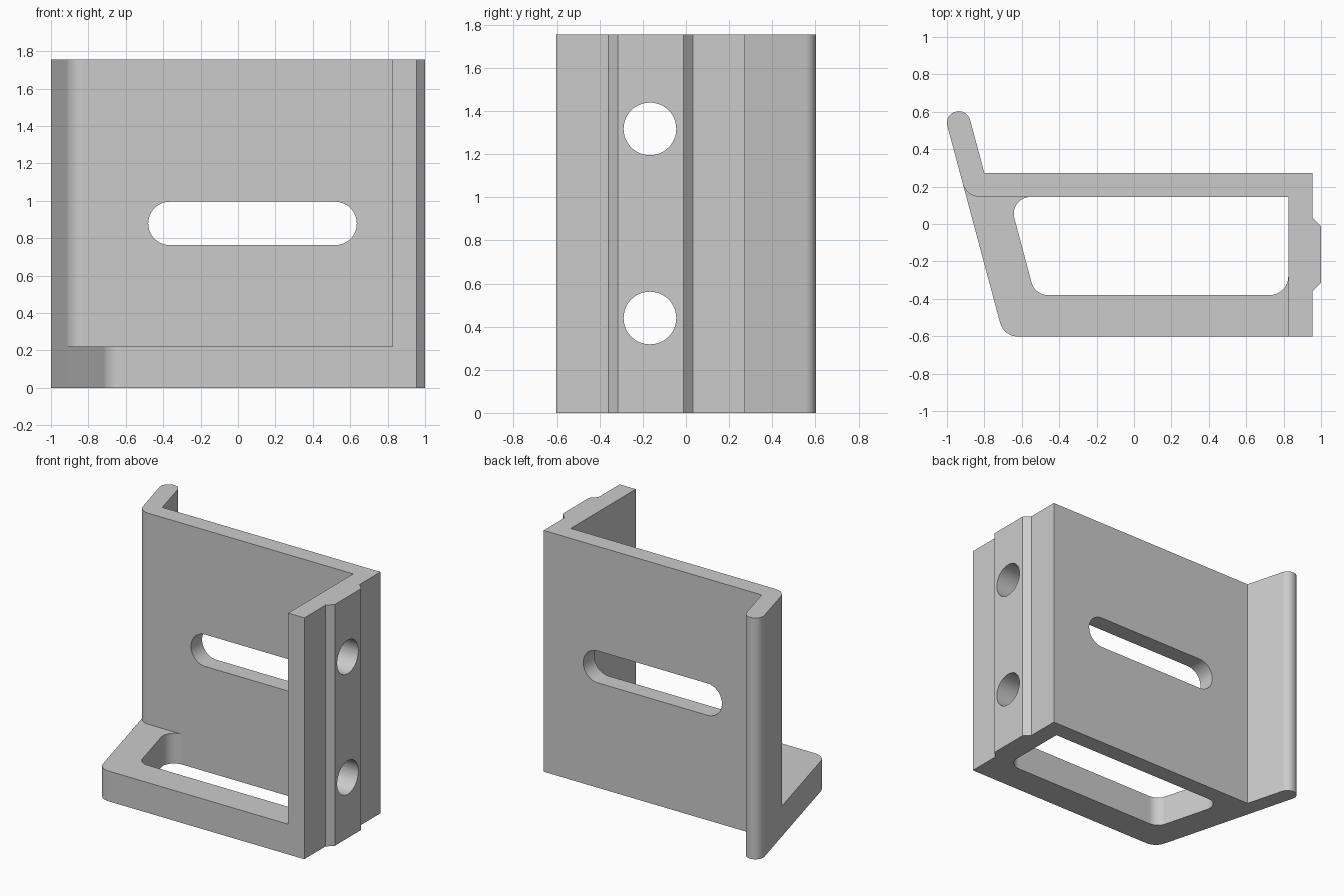
import bpy
import bmesh
from math import sin, cos, tan, radians, ceil
from mathutils import Vector

HEIGHT = 1.755
BASE_H = 0.22
LEAN = radians(15)

cube = bpy.data.objects.get("Cube")
if cube:
    bpy.data.objects.remove(cube, do_unlink=True)

steel = bpy.data.materials.new("plain_grey")
steel.use_nodes = True
GREY = (0.6, 0.6, 0.6, 1)
steel.diffuse_color = GREY
steel.node_tree.nodes["Principled BSDF"].inputs["Base Color"].default_value = GREY


def rounded(corners):
    """Turn (x, y, radius) corners into an outline with arcs."""
    out = []
    for i, (x, y, r) in enumerate(corners):
        p = Vector((x, y))
        if not r:
            out.append(p)
            continue
        a = (Vector(corners[i - 1][:2]) - p).normalized()
        b = (Vector(corners[(i + 1) % len(corners)][:2]) - p).normalized()
        half = a.angle(b) / 2
        centre = p + (a + b).normalized() * (r / sin(half))
        start = p + a * (r / tan(half)) - centre
        end = p + b * (r / tan(half)) - centre
        sweep = start.angle(end)
        steps = max(4, ceil(sweep / radians(8)))
        for k in range(steps + 1):
            t = sweep * k / steps
            out.append(centre + (start * sin(sweep - t) + end * sin(t)) / sin(sweep))
    return out


def prism(name, corners, low, high, place=lambda u, v, w: (u, v, w)):
    """Extrude a rounded outline between two levels."""
    bm = bmesh.new()
    outline = rounded(corners)
    face = bm.faces.new([bm.verts.new(place(p.x, p.y, low)) for p in outline])
    ext = bmesh.ops.extrude_face_region(bm, geom=[face], use_keep_orig=True)
    shift = Vector(place(0, 0, high)) - Vector(place(0, 0, low))
    verts = [g for g in ext["geom"] if isinstance(g, bmesh.types.BMVert)]
    bmesh.ops.translate(bm, verts=verts, vec=shift)
    bmesh.ops.recalc_face_normals(bm, faces=bm.faces)
    mesh = bpy.data.meshes.new(name)
    bm.to_mesh(mesh)
    bm.free()
    mesh.materials.append(steel)
    obj = bpy.data.objects.new(name, mesh)
    bpy.context.collection.objects.link(obj)
    return obj


def combine(target, other, operation):
    """Apply a boolean and drop the helper."""
    other.hide_render = True
    bpy.context.view_layer.objects.active = target
    mod = target.modifiers.new(operation, "BOOLEAN")
    mod.operation = operation
    mod.solver = "EXACT"
    mod.object = other
    bpy.ops.object.modifier_apply(modifier=mod.name)
    bpy.data.objects.remove(other, do_unlink=True)


# Leaning left side: rounded tip and the outer line through it
TIP = Vector((-0.937, 0.54))
R = 0.063
across = Vector((cos(LEAN), sin(LEAN))) * R
along = Vector((-sin(LEAN), cos(LEAN))) * R


def lean_x(y, side=-1):
    p = TIP + across * side
    return p.x - (y - p.y) * tan(LEAN)


tip_out = TIP + along - across
tip_in = TIP + along + across
TIP_ROUND = R * 0.99

# Upright: leaning flange, back wall and side plate with chamfered rib
bracket = prism("bracket", [
    (lean_x(0.145), 0.145, 0.095),
    (0.825, 0.145, 0), (0.825, -0.602, 0), (0.955, -0.602, 0),
    (0.955, -0.36, 0), (1, -0.315, 0), (1, -0.012, 0), (0.955, 0.033, 0),
    (0.955, 0.273, 0), (lean_x(0.273, 1), 0.273, 0),
    (*tip_in, TIP_ROUND), (*tip_out, TIP_ROUND),
], 0, HEIGHT)

# Low foot around the rounded floor opening
foot = prism("foot", [
    (0.88, -0.602, 0), (0.88, -0.26, 0), (0.825, -0.26, 0),
    (0.825, -0.38, 0.1), (-0.53, -0.38, 0.09), (-0.67, 0.145, 0.09),
    (-0.5, 0.145, 0), (-0.5, 0.23, 0),
    (lean_x(0.23), 0.23, 0), (lean_x(-0.602), -0.602, 0.1),
], 0, BASE_H)
combine(bracket, foot, "UNION")


def pill(u0, u1, v0, v1):
    r = (v1 - v0) / 2 - 0.0005
    return [(u0, v0, r), (u1, v0, r), (u1, v1, r), (u0, v1, r)]


# Long slot through the back wall
slot = prism("slot_cutter", pill(-0.48, 0.635, 0.763, 0.995), 0, 0.4,
             lambda u, v, w: (u, w, v))
combine(bracket, slot, "DIFFERENCE")

# Two round holes through the side plate
for z in (0.44, 1.317):
    hole = prism("hole_cutter", pill(-0.289, -0.045, z - 0.122, z + 0.122), 0.7, 1.1,
                 lambda u, v, w: (w, u, v))
    combine(bracket, hole, "DIFFERENCE")

# Smooth rounds with crisp edges
bpy.ops.object.select_all(action="DESELECT")
bracket.select_set(True)
bpy.context.view_layer.objects.active = bracket
bpy.ops.object.shade_smooth_by_angle(angle=radians(25))
weighted = bracket.modifiers.new("even_shading", "WEIGHTED_NORMAL")
weighted.keep_sharp = True
